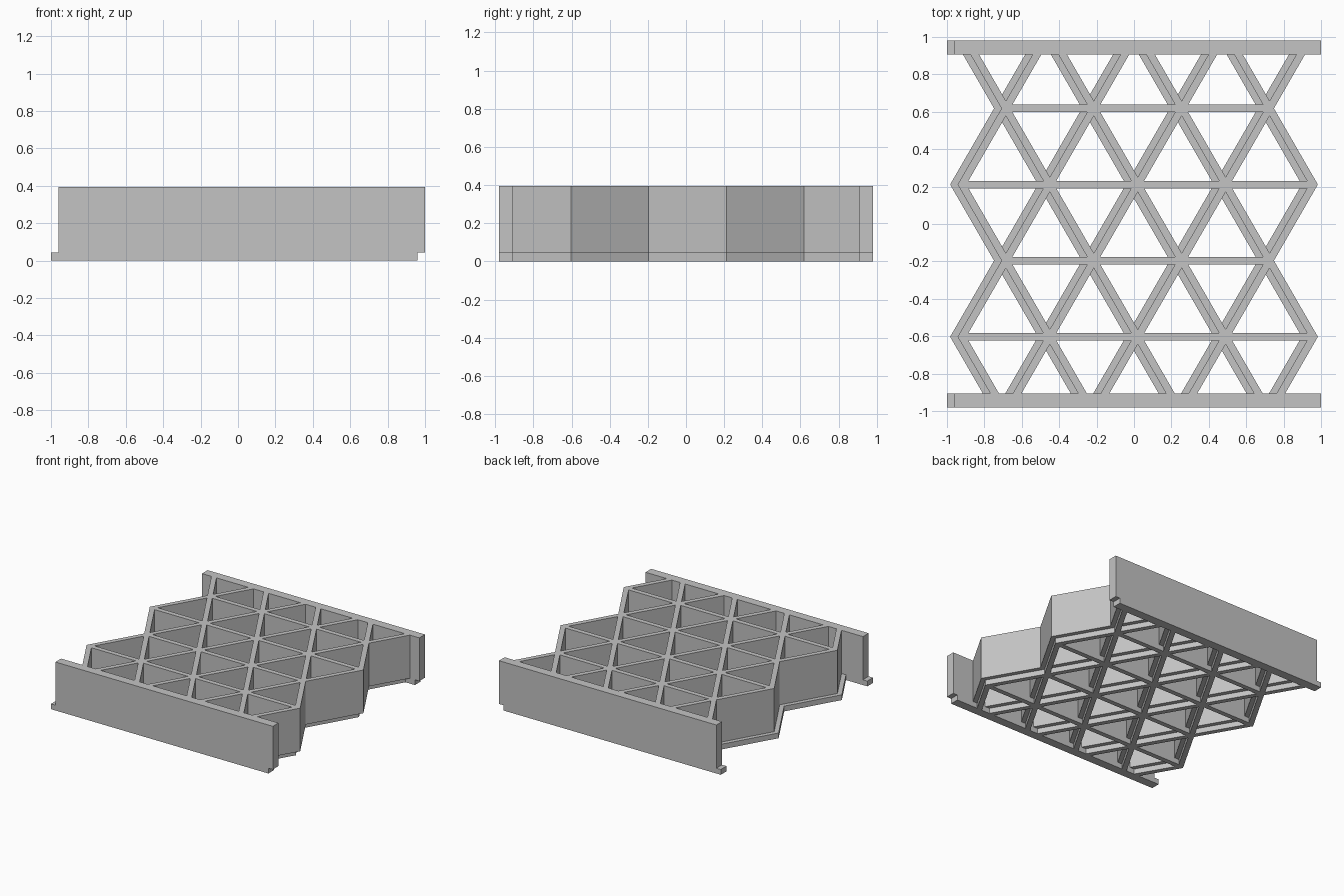
import bpy
import bmesh
from mathutils import Vector

if "Cube" in bpy.data.objects:
    bpy.data.objects.remove(bpy.data.objects["Cube"], do_unlink=True)

SIDE = 0.47                    # triangle edge length
ROW = SIDE * 3 ** 0.5 / 2      # distance between rows
ROW_START = -0.603             # y of the first full row
HALF = 0.02                    # half a strut's thickness
STEP, TOP = 0.043, 0.395       # top of base layer, top of model
SHIFT = 0.02                   # layers slide apart along x
BAR_IN, BAR_OUT = 0.907, 0.98  # end walls, in y
BAR_HALF = 0.98

grey = bpy.data.materials.new("light_grey")
grey.use_nodes = True
grey.diffuse_color = (0.55, 0.55, 0.55, 1)
grey.node_tree.nodes["Principled BSDF"].inputs["Base Color"].default_value = grey.diffuse_color


def prisms(name, outlines, z0, z1):
    """One object made of upright prisms with counter-clockwise outlines."""
    bm = bmesh.new()
    for outline in outlines:
        face = bm.faces.new([bm.verts.new((x, y, z0)) for x, y in outline])
        result = bmesh.ops.extrude_face_region(bm, geom=[face], use_keep_orig=True)
        top = [v for v in result["geom"] if isinstance(v, bmesh.types.BMVert)]
        bmesh.ops.translate(bm, verts=top, vec=(0, 0, z1 - z0))
    bmesh.ops.recalc_face_normals(bm, faces=bm.faces)
    mesh = bpy.data.meshes.new(name)
    bm.to_mesh(mesh)
    bm.free()
    mesh.materials.append(grey)
    obj = bpy.data.objects.new(name, mesh)
    bpy.context.collection.objects.link(obj)
    return obj


def row_nodes(k):
    """Lattice nodes of row k: even rows have five, odd rows four."""
    n = 5 if k % 2 == 0 else 4
    return [Vector(((i - (n - 1) / 2) * SIDE, ROW_START + k * ROW)) for i in range(n)]


def edge_x(y):
    """Outer zigzag edge at height y."""
    t = (y - ROW_START) / ROW
    away = abs((t + 1) % 2 - 1)
    return 2 * SIDE - away * SIDE / 2 + HALF * 2 / 3 ** 0.5


def inset(triangle):
    """Shrink an equilateral triangle so that struts remain around it."""
    centre = sum(triangle, Vector((0, 0))) / 3
    factor = 1 - HALF / (SIDE / (2 * 3 ** 0.5))
    return [centre + (p - centre) * factor for p in triangle]


# Triangular openings between neighbouring rows
openings = []
for k in range(-1, 4):
    for base, tip in ((k, k + 1), (k + 1, k)):
        tips = row_nodes(tip)
        for a, b in zip(row_nodes(base), row_nodes(base)[1:]):
            middle = (a.x + b.x) / 2
            apex = next(p for p in tips if abs(p.x - middle) < SIDE / 4)
            openings.append(inset([a, b, apex] if tip > base else [b, a, apex]))

# Zigzag outline of the lattice
levels = [-BAR_IN] + [ROW_START + k * ROW for k in range(4)] + [BAR_IN]
right = [(edge_x(y), y) for y in levels]
outline = right + [(-x, y) for x, y in reversed(right)]


def layer(prefix, dx, z0, z1):
    """A triangle lattice with an end wall at the front and back."""
    lattice = prisms(prefix + "_lattice", [[(x + dx, y) for x, y in outline]], z0, z1)
    cutter = prisms("opening_cutter", [[(x + dx, y) for x, y in t] for t in openings],
                    z0 - 0.1, z1 + 0.1)
    cutter.hide_render = True
    cut = lattice.modifiers.new("openings", "BOOLEAN")
    cut.operation, cut.solver, cut.object = "DIFFERENCE", "EXACT", cutter
    bpy.context.view_layer.objects.active = lattice
    bpy.ops.object.modifier_apply(modifier=cut.name)
    bpy.data.objects.remove(cutter, do_unlink=True)
    for end, y0, y1 in (("front", -BAR_OUT, -BAR_IN), ("back", BAR_IN, BAR_OUT)):
        x0, x1 = dx - BAR_HALF, dx + BAR_HALF
        prisms(f"{prefix}_{end}_wall", [[(x0, y0), (x1, y0), (x1, y1), (x0, y1)]], z0, z1)


# Tall upper layer over a thin base layer slid to the side
layer("upper", SHIFT, STEP, TOP)
layer("base", -SHIFT, 0, STEP)
